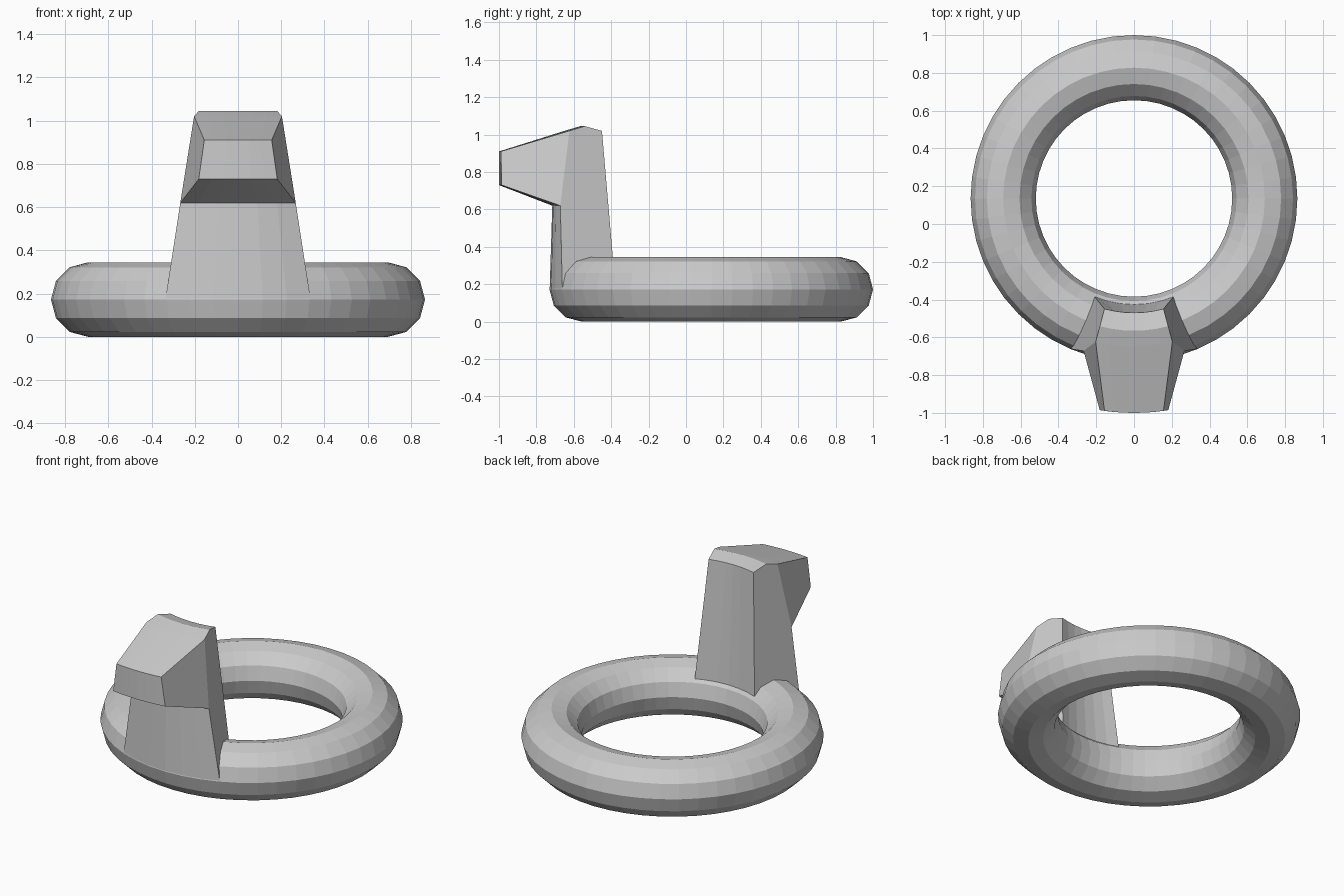
import bpy
import bmesh
from math import sin, cos, tau, radians

cube = bpy.data.objects.get("Cube")
if cube:
    bpy.data.objects.remove(cube)

CENTRE_Y = 0.135

grey = bpy.data.materials.new("plain_grey")
grey.use_nodes = True
colour = (0.6, 0.6, 0.6, 1)
grey.diffuse_color = colour
grey.node_tree.nodes["Principled BSDF"].inputs["Base Color"].default_value = colour


def finish(bm, name):
    bmesh.ops.recalc_face_normals(bm, faces=bm.faces[:])
    mesh = bpy.data.meshes.new(name)
    bm.to_mesh(mesh)
    bm.free()
    mesh.materials.append(grey)
    obj = bpy.data.objects.new(name, mesh)
    obj.location.y = CENTRE_Y
    bpy.context.collection.objects.link(obj)


def sweep(bm, sections, closed):
    """Join matching closed loops of vertices with quads."""
    n = len(sections[0])
    pairs = list(zip(sections, sections[1:]))
    if closed:
        pairs.append((sections[-1], sections[0]))
    for a, b in pairs:
        for i in range(n):
            j = (i + 1) % n
            bm.faces.new((a[i], a[j], b[j], b[i]))


def polar(bm, radius, angle, z):
    """Vertex at an angle measured from the front of the ring."""
    return bm.verts.new((radius * sin(angle), -radius * cos(angle), z))


# Ring base
MAJOR, MINOR, SEGMENTS, SIDES = 0.6925, 0.1725, 48, 12
bm = bmesh.new()
rings = []
for s in range(SEGMENTS):
    rings.append([polar(bm, MAJOR + MINOR * cos(tau * k / SIDES), tau * s / SEGMENTS,
                        MINOR * (1 + sin(tau * k / SIDES))) for k in range(SIDES)])
sweep(bm, rings, True)
finish(bm, "ring_base")

# Tapered post with forward head: radius, height, half angle in degrees
profile = [
    (0.555, 0.17, 22.9),   # inner foot
    (0.605, 1.02, 15),     # back top edge
    (0.70, 1.045, 15),     # ridge
    (0.785, 1.02, 15),     # head root, top
    (1.135, 0.91, 7.9),    # head front, top
    (1.135, 0.73, 9.2),    # head front, bottom
    (0.85, 0.62, 18.3),    # head root, bottom
    (0.864, 0.17, 22.9),   # outer foot
]
STEPS = 6
bm = bmesh.new()
sections = []
for s in range(STEPS + 1):
    t = 2 * s / STEPS - 1
    sections.append([polar(bm, r, radians(a) * t, z) for r, z, a in profile])
sweep(bm, sections, False)
for cap in (sections[0], sections[-1]):
    bm.faces.new(cap[3:7])                 # head cheek
    bm.faces.new(cap[:4] + cap[6:])        # post side
finish(bm, "post_and_head")
